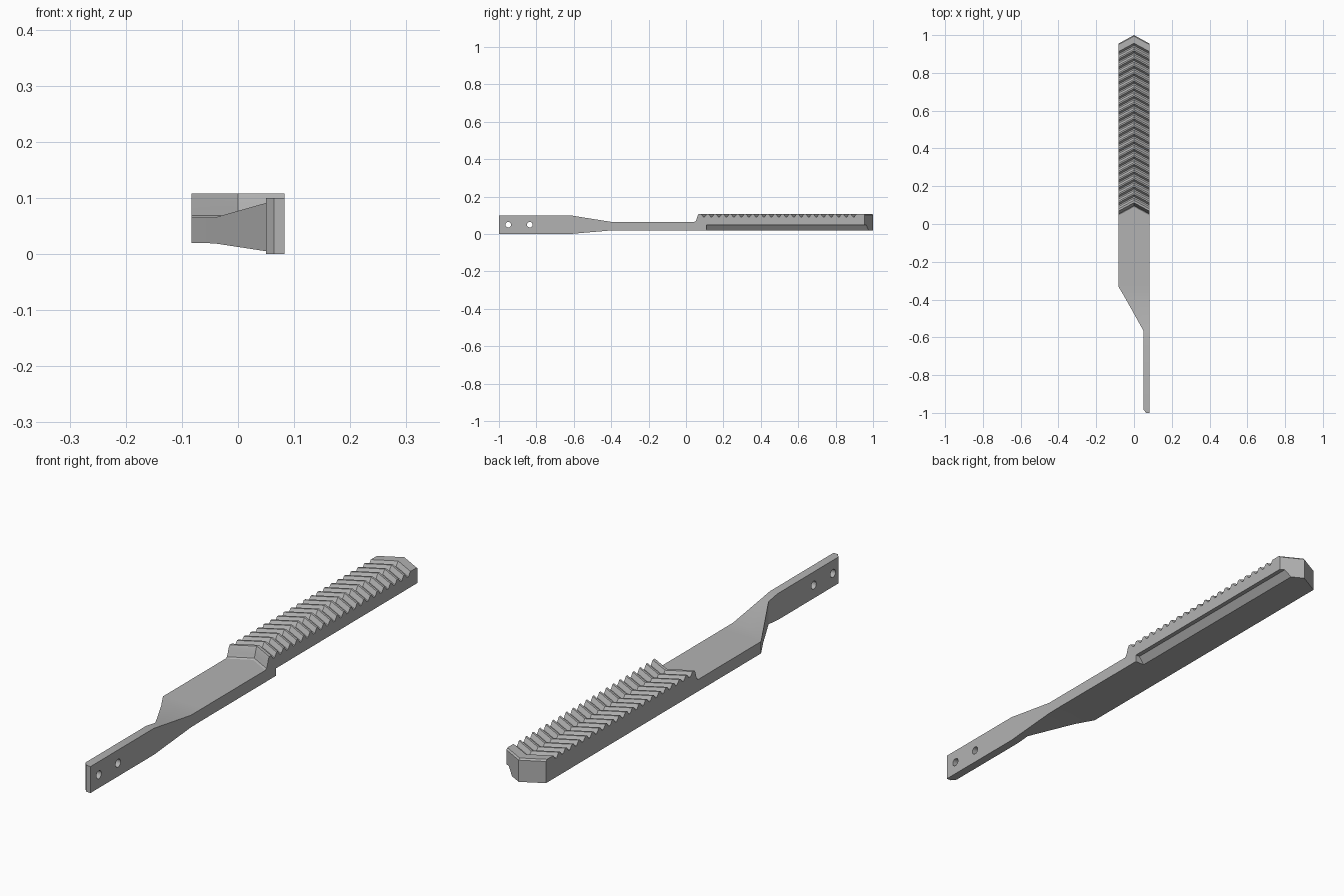
import bpy, bmesh, math
from mathutils import Matrix

if "Cube" in bpy.data.objects:
    bpy.data.objects.remove(bpy.data.objects["Cube"], do_unlink=True)

HALF = 0.083      # half width of the pad
POINT = 0.045     # how far the chevron leads at the centre
BASE = 0.02       # underside of the blade
CREST = 0.108     # tooth tops
ROOT = 0.092      # tooth roots
PITCH = 0.04

# Single grey material
grey = bpy.data.materials.new("plain_grey")
grey.use_nodes = True
colour = (0.45, 0.45, 0.45, 1)
grey.diffuse_color = colour
grey.node_tree.nodes["Principled BSDF"].inputs["Base Color"].default_value = colour


def make_object(name, bm):
    bmesh.ops.recalc_face_normals(bm, faces=bm.faces)
    mesh = bpy.data.meshes.new(name)
    bm.to_mesh(mesh)
    bm.free()
    mesh.materials.append(grey)
    obj = bpy.data.objects.new(name, mesh)
    bpy.context.collection.objects.link(obj)
    return obj


# Cross-sections along y: y, inner x, bottom z, top z, chevron lead
rows = [
    (-1.0, 0.064, 0, 0.1, 0),
    (-0.982, 0.05, 0, 0.1, 0),
    (-0.62, 0.05, 0, 0.1, 0),
    (-0.565, 0.05, 0.005, 0.091, 0),
    (-0.4, -0.042, 0.019, 0.065, 0),
    (-0.33, -HALF, BASE, 0.065, 0),
]
# Curved step up to the pad
for y, z in [(0.045, 0.065), (0.052, 0.069), (0.057, 0.08), (0.063, 0.1), (0.068, CREST)]:
    rows.append((y, -HALF, BASE, z, POINT))
# Chevron teeth
for i in range(21):
    y = 0.08 + i * PITCH
    for step, z in [(0, CREST), (0.012, ROOT), (0.02, ROOT), (0.032, CREST)]:
        rows.append((y + step, -HALF, BASE, z, POINT))
# Pointed tip
rows.append((0.949, -HALF, BASE, CREST, POINT))
rows.append((0.955, -HALF, BASE, 0.102, POINT))

# Loft the sections into one closed body
bm = bmesh.new()
rings = []
for y, inner, low, high, lead in rows:
    mid = (inner + HALF) / 2
    ring = [(inner, y, low), (mid, y + lead, low), (HALF, y, low),
            (HALF, y, high), (mid, y + lead, high), (inner, y, high)]
    rings.append([bm.verts.new(p) for p in ring])
for a, b in zip(rings, rings[1:]):
    for k in range(6):
        n = (k + 1) % 6
        bm.faces.new((a[k], a[n], b[n], b[k]))
for ring in (rings[0], rings[-1]):
    bm.faces.new((ring[0], ring[1], ring[4], ring[5]))
    bm.faces.new((ring[1], ring[2], ring[3], ring[4]))
bmesh.ops.dissolve_limit(bm, angle_limit=0.001, verts=bm.verts, edges=bm.edges)
finger = make_object("finger_body", bm)


def cut(cutter):
    cutter.hide_render = True
    mod = finger.modifiers.new("cut", "BOOLEAN")
    mod.operation = "DIFFERENCE"
    mod.solver = "EXACT"
    mod.object = cutter
    bpy.context.view_layer.objects.active = finger
    bpy.ops.object.modifier_apply(modifier=mod.name)
    bpy.data.objects.remove(cutter, do_unlink=True)


# Undercut along the lower side edge of the pad
bm = bmesh.new()
profile = [(0.1, 0.048), (0.066, 0.048), (0.045, BASE), (0.038, 0.01), (0.1, 0.01)]
face = bm.faces.new([bm.verts.new((x, 0.11, z)) for x, z in profile])
extruded = bmesh.ops.extrude_face_region(bm, geom=[face])["geom"]
bmesh.ops.translate(bm, vec=(0, 1, 0), verts=[v for v in extruded if isinstance(v, bmesh.types.BMVert)])
cut(make_object("undercut_cutter", bm))

# Two mounting holes through the tang
for y in (-0.95, -0.835):
    bm = bmesh.new()
    place = Matrix.Translation((0.066, y, 0.05)) @ Matrix.Rotation(math.pi / 2, 4, "Y")
    bmesh.ops.create_cone(bm, cap_ends=True, segments=32, radius1=0.015,
                          radius2=0.015, depth=0.1, matrix=place)
    cut(make_object("hole_cutter", bm))

# Smooth the round parts, keep the edges crisp
bpy.ops.object.select_all(action="DESELECT")
finger.select_set(True)
bpy.context.view_layer.objects.active = finger
bpy.ops.object.shade_smooth_by_angle(angle=math.radians(25))
